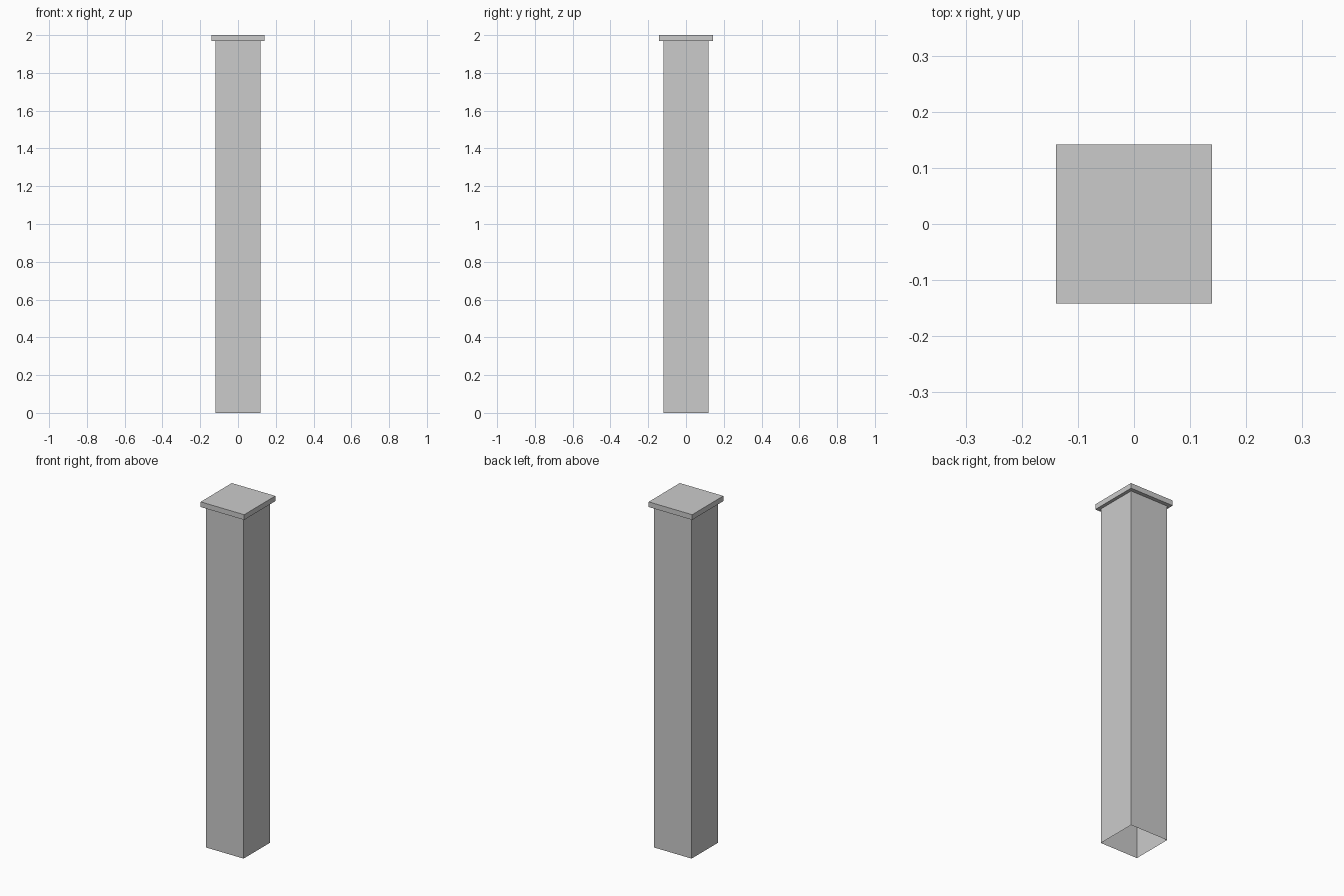
import bpy
import bmesh
from mathutils import Matrix

if "Cube" in bpy.data.objects:
    bpy.data.objects.remove(bpy.data.objects["Cube"])


def box(name, width, depth, z0, z1, open_ends=False):
    bm = bmesh.new()
    size = Matrix.Diagonal((width, depth, z1 - z0, 1))
    bmesh.ops.create_cube(bm, size=1, matrix=Matrix.Translation((0, 0, (z0 + z1) / 2)) @ size)
    if open_ends:
        bm.normal_update()
        ends = [f for f in bm.faces if abs(f.normal.z) > 0.5]
        bmesh.ops.delete(bm, geom=ends, context='FACES_ONLY')
    mesh = bpy.data.meshes.new(name)
    bm.to_mesh(mesh)
    bm.free()
    obj = bpy.data.objects.new(name, mesh)
    bpy.context.collection.objects.link(obj)
    return obj


CAP_BOTTOM = 1.97

# Hollow square shaft, open at the foot and closed above by the cap
box("shaft", 0.24, 0.24, 0, CAP_BOTTOM, open_ends=True)

# Thin overhanging cap slab
box("cap", 0.278, 0.284, CAP_BOTTOM, 2.0)
